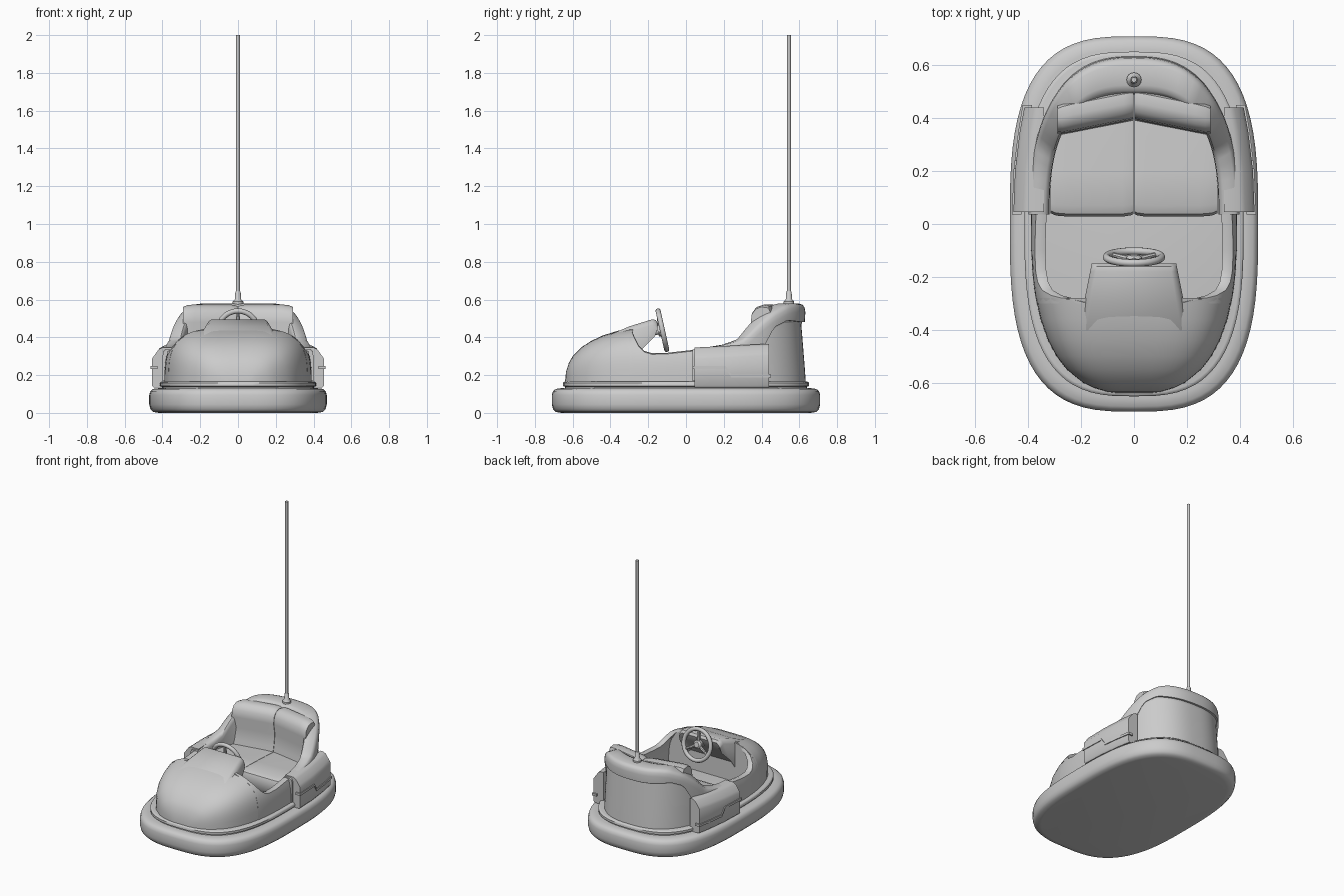
import bpy, bmesh, math
from mathutils import Vector

if "Cube" in bpy.data.objects:
    bpy.data.objects.remove(bpy.data.objects["Cube"], do_unlink=True)

grey = bpy.data.materials.new("plain_grey")
grey.use_nodes = True
COLOUR = (0.6, 0.6, 0.6, 1)
grey.diffuse_color = COLOUR
grey.node_tree.nodes["Principled BSDF"].inputs["Base Color"].default_value = COLOUR
parts = []
SIDES = (("left", 1), ("right", -1))


def register(obj, name):
    obj.name = name
    obj.data.materials.append(grey)
    parts.append(obj)
    return obj


def loft(name, rings):
    """Skin closed rings of equal length and cap both ends."""
    bm = bmesh.new()
    rows = [[bm.verts.new(p) for p in ring] for ring in rings]
    n = len(rows[0])
    for a, b in zip(rows, rows[1:]):
        for i in range(n):
            j = (i + 1) % n
            bm.faces.new((a[i], a[j], b[j], b[i]))
    bm.faces.new(rows[0])
    bm.faces.new(rows[-1])
    bmesh.ops.remove_doubles(bm, verts=bm.verts, dist=0.0002)
    bmesh.ops.recalc_face_normals(bm, faces=bm.faces)
    mesh = bpy.data.meshes.new(name)
    bm.to_mesh(mesh)
    bm.free()
    obj = bpy.data.objects.new(name, mesh)
    bpy.context.collection.objects.link(obj)
    return register(obj, name)


def interp(table, v):
    if v <= table[0][0]:
        return table[0][1]
    for (a, p), (b, q) in zip(table, table[1:]):
        if v <= b:
            return p + (q - p) * (v - a) / (b - a)
    return table[-1][1]


def oval(t, a, b, n):
    """Point on a squared oval."""
    c, s = math.cos(t), math.sin(t)
    return (math.copysign(a * abs(c) ** (2 / n), c),
            math.copysign(b * abs(s) ** (2 / n), s))


def oval_stack(name, a, b, n, levels, count=72):
    """Stack of ovals given as (inset, z)."""
    loft(name, [[(*oval(2 * math.pi * i / count, a - d, b - d, n), z)
                 for i in range(count)] for d, z in levels])


def tube(name, start, end, radii, count=16):
    """Round rod; radii are (fraction along, radius)."""
    start, end = Vector(start), Vector(end)
    axis = end - start
    u = axis.orthogonal().normalized()
    v = axis.normalized().cross(u)
    loft(name, [[start + axis * f + (u * math.cos(k * math.tau / count)
                 + v * math.sin(k * math.tau / count)) * r
                 for k in range(count)] for f, r in radii])


# Bumper and the lip that carries the body
oval_stack("bumper", 0.47, 0.71, 3, [
    (0.05, 0), (0.02, 0.005), (0.006, 0.02), (0, 0.045), (0, 0.095),
    (0.006, 0.115), (0.02, 0.127), (0.05, 0.131)])
oval_stack("body_lip", 0.415, 0.652, 2.9, [
    (0.012, 0.125), (0.012, 0.138), (0, 0.142), (0, 0.158), (0.005, 0.164), (0.012, 0.166)])

# Hood: arched sections whose width and height grow from the nose
BASE = 0.15
HOOD_HEIGHT = [(-0.64, 0.02), (-0.635, 0.07), (-0.62, 0.115), (-0.6, 0.15), (-0.55, 0.2),
               (-0.5, 0.232), (-0.44, 0.26), (-0.36, 0.285), (-0.28, 0.3)]


def half_width(y):
    return 0.39 * max(0.0, 1 - min(1, abs(min(y, 0)) / 0.642) ** 2.6) ** (1 / 2.6)


rings = []
for y, h in HOOD_HEIGHT:
    ring = [oval(math.pi * i / 32, half_width(y), h, 3.5) for i in range(33)]
    rings.append([(x, y, BASE + z) for x, z in ring])
loft("hood", rings)

# Cockpit side walls, running on from the hood
WALL_TOP = [(-0.3, 0.44), (-0.285, 0.425), (-0.27, 0.39), (-0.25, 0.35), (-0.22, 0.322),
            (-0.18, 0.31), (-0.1, 0.312), (0.06, 0.33)]
for side, sx in SIDES:
    rings = []
    for y, top in WALL_TOP:
        outer = []
        for i in range(8):
            z = BASE + (top - BASE) * i / 7
            reach = (1 - ((z - BASE) / 0.3) ** 3.5) ** (1 / 3.5)
            outer.append((half_width(y) * reach, z))
        inner = [(x - 0.04, z) for x, z in reversed(outer)]
        crown = [(outer[-1][0] - 0.02, top + 0.006)]
        rings.append([(sx * x, y, z) for x, z in outer + crown + inner])
    loft(side + "_cockpit_wall", rings)

# Dashboard pod rising out of the hood
DASH = [(-0.46, 0.37), (-0.4, 0.415), (-0.3, 0.458), (-0.18, 0.495), (-0.16, 0.492),
        (-0.15, 0.475), (-0.165, 0.435), (-0.24, 0.36), (-0.28, 0.3), (-0.4, 0.3)]
rings = []
for x, drop in ((-1, 0.03), (-0.94, 0.012), (-0.85, 0), (0.85, 0), (0.94, 0.012), (1, 0.03)):
    rings.append([(x * (0.16 + 0.2 * max(0, -0.15 - y)), y, z - drop) for y, z in DASH])
loft("dashboard", rings)

# Steering wheel with hub, spokes and column
centre = Vector((0, -0.125, 0.438))
tilt = math.radians(77.5)
axis = Vector((0, math.sin(tilt), math.cos(tilt)))
bpy.ops.mesh.primitive_torus_add(location=centre, rotation=(-tilt, 0, 0), major_radius=0.104,
                                 minor_radius=0.014, major_segments=40, minor_segments=10)
register(bpy.context.object, "steering_wheel_rim")
up = Vector((0, -math.cos(tilt), math.sin(tilt)))
for k in range(3):
    a = math.radians(90 + 120 * k)
    out = Vector((math.cos(a), 0, 0)) + up * math.sin(a)
    tube("steering_spoke_%d" % (k + 1), centre - axis * 0.012, centre + out * 0.1,
         [(0, 0.013), (1, 0.008)], 8)
tube("steering_hub", centre - axis * 0.025, centre + axis * 0.008,
     [(0, 0.03), (0.7, 0.03), (1, 0.018)])
tube("steering_column", centre - axis * 0.12, centre, [(0, 0.018), (1, 0.018)])

# Rear shell: a U-shaped padded rim above a curved back wall
RIM_TOP = [(0.03, 0.335), (0.22, 0.362), (0.31, 0.39), (0.39, 0.465), (0.47, 0.53),
           (0.55, 0.572), (0.59, 0.58), (0.63, 0.578)]
RIM_UNDER = [(0.3, 0.17), (0.42, 0.36), (0.47, 0.455), (0.54, 0.49), (0.63, 0.48)]
RIM_SECTION = [(0, 0.045), (0.03, 0.02), (0.1, 0.006), (0.22, 0), (0.75, 0),
               (0.9, 0.008), (0.97, 0.022), (1, 0.05)]
rim_rings, wall_rings = [], []
for i in range(61):
    t = math.pi * i / 60
    ox, oy = oval(t, 0.4, 0.632, 2.5)
    ix, iy = oval(t, 0.32, 0.49, 2.8)
    top, under = interp(RIM_TOP, oy), interp(RIM_UNDER, oy)
    profile = [(0.12, under), (0.02, under)]
    profile += [(s, top - d) for s, d in RIM_SECTION] + [(1, 0.165)]
    rim_rings.append([(ox + (ix - ox) * s, max(0.035, oy + (iy - oy) * s), z)
                      for s, z in profile])
    wall_top = min(0.5, top - 0.05)
    ring = []
    for a, b, z in ((0.39, 0.635, 0.15), (0.388, 0.628, 0.25), (0.38, 0.608, wall_top),
                    (0.35, 0.56, wall_top), (0.35, 0.56, 0.15)):
        x, y = oval(t, a, b, 2.6)
        ring.append((x, max(0.04, y), z))
    wall_rings.append(ring)
loft("rear_rim", rim_rings)
loft("rear_wall", wall_rings)

# Side pods with a stepped trim rib
POD_OUT = [(0.045, 0.456), (0.2, 0.45), (0.35, 0.432), (0.44, 0.415)]
for side, sx in SIDES:
    rings = []
    for y, out in POD_OUT:
        lift = 0.05 * (y - 0.045)
        section = [(0.34, 0.135), (out - 0.008, 0.135), (out, 0.145), (out, 0.285 + lift),
                   (out - 0.01, 0.3 + lift), (out - 0.035, 0.335 + lift),
                   (out - 0.055, 0.346 + lift), (0.34, 0.346 + lift)]
        rings.append([(sx * x, y, z) for x, z in section])
    loft(side + "_side_pod", rings)
    rings = []
    for y, z in ((0.035, 0.24), (0.21, 0.24), (0.24, 0.195), (0.35, 0.195), (0.45, 0.195)):
        x = interp(POD_OUT, y)
        rings.append([(sx * (x + dx), y, z + dz) for dx, dz in
                      ((-0.03, -0.008), (0.006, -0.008), (0.006, 0.008), (-0.03, 0.008))])
    loft(side + "_pod_rib", rings)

# Twin seat cushions and backrests, swelling away from the centre seam
CUSHION = [(0.05, 0.17), (0.032, 0.2), (0.028, 0.26), (0.038, 0.285), (0.07, 0.298),
           (0.2, 0.295), (0.42, 0.285), (0.42, 0.17)]
BACKREST = [(0.385, 0.25), (0.4, 0.32), (0.41, 0.4), (0.396, 0.48), (0.402, 0.53),
            (0.425, 0.562), (0.46, 0.574), (0.5, 0.568), (0.53, 0.5), (0.53, 0.25)]
SWELL = [(0.001, 0.92), (0.012, 0.965), (0.04, 1), (0.23, 1), (0.27, 0.97), (0.29, 0.9)]


def pillow(name, profile, sx, stretch, shear):
    cy = sum(p[0] for p in profile) / len(profile)
    cz = sum(p[1] for p in profile) / len(profile)
    loft(name, [[(sx * x * stretch, cy + (y - cy) * s - shear * x, cz + (z - cz) * s)
                 for y, z in profile] for x, s in SWELL])


for side, sx in SIDES:
    pillow(side + "_seat_cushion", CUSHION, sx, 1.09, 0)
    pillow(side + "_backrest", BACKREST, sx, 1, 0.2)

# Power pole and its flared foot
tube("pole_foot", (0, 0.545, 0.565), (0, 0.545, 0.645),
     [(0, 0.028), (0.3, 0.028), (0.45, 0.017), (0.95, 0.014), (1, 0.011)])
tube("power_pole", (0, 0.545, 0.6), (0, 0.545, 2), [(0, 0.01), (1, 0.01)])

# Smooth shading with sharp edges kept
bpy.ops.object.select_all(action="DESELECT")
for obj in parts:
    obj.select_set(True)
bpy.context.view_layer.objects.active = parts[0]
bpy.ops.object.shade_smooth_by_angle(angle=math.radians(40))
